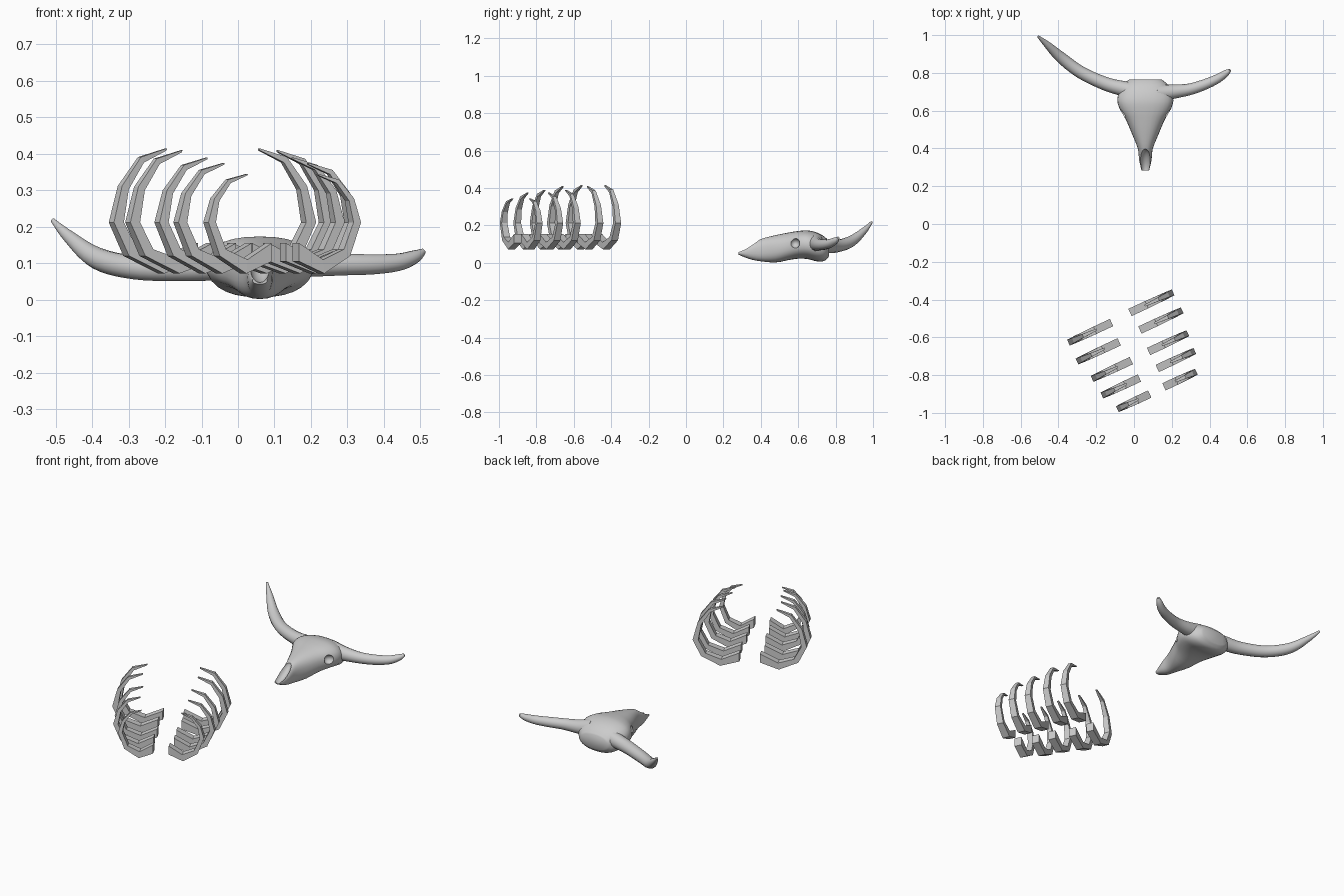
import bpy, bmesh
from math import sin, cos, pi, radians
from mathutils import Vector

if "Cube" in bpy.data.objects:
    bpy.data.objects.remove(bpy.data.objects["Cube"])


def loft(name, rings):
    """Closed solid through a list of equal-length point rings."""
    bm = bmesh.new()
    vs = [[bm.verts.new(p) for p in r] for r in rings]
    n = len(rings[0])
    for a, b in zip(vs, vs[1:]):
        for i in range(n):
            j = (i + 1) % n
            bm.faces.new((a[i], a[j], b[j], b[i]))
    bm.faces.new(vs[0])
    bm.faces.new(vs[-1])
    bmesh.ops.recalc_face_normals(bm, faces=bm.faces)
    me = bpy.data.meshes.new(name)
    bm.to_mesh(me)
    bm.free()
    ob = bpy.data.objects.new(name, me)
    bpy.context.collection.objects.link(ob)
    return ob


def activate(ob):
    bpy.ops.object.select_all(action='DESELECT')
    ob.select_set(True)
    bpy.context.view_layer.objects.active = ob


def smooth(ob, angle=45):
    activate(ob)
    bpy.ops.object.shade_smooth_by_angle(angle=radians(angle))


def spow(v, e):
    return abs(v) ** e * (1 if v >= 0 else -1)


def interp(rows, steps):
    """Catmull-Rom through rows of equal-length tuples."""
    out = []
    for i in range(len(rows) - 1):
        p = [Vector(rows[max(0, min(len(rows) - 1, i + k))]) for k in (-1, 0, 1, 2)]
        for s in range(steps):
            t = s / steps
            out.append(0.5 * (2 * p[1] + (p[2] - p[0]) * t
                              + (2 * p[0] - 5 * p[1] + 4 * p[2] - p[3]) * t * t
                              + (3 * p[1] - p[0] - 3 * p[2] + p[3]) * t ** 3))
    out.append(Vector(rows[-1]))
    return out


# Skull: sections of y, half width, bottom z, top z
CX = 0.06
sections = [
    (0.282, 0.020, 0.043, 0.062), (0.34, 0.033, 0.020, 0.097), (0.40, 0.040, 0.008, 0.127),
    (0.48, 0.072, 0.002, 0.148), (0.55, 0.102, 0.015, 0.162), (0.60, 0.132, 0.022, 0.170),
    (0.65, 0.148, 0.020, 0.173), (0.70, 0.140, 0.008, 0.162), (0.74, 0.118, 0.010, 0.140),
    (0.765, 0.085, 0.035, 0.115)]
rings = []
for y, hw, zb, zt in interp(sections, 3):
    mid, hh = (zb + zt) / 2, (zt - zb) / 2
    rings.append([(CX + hw * spow(cos(a), 0.85), y, mid + hh * spow(sin(a), 0.85))
                  for a in [2 * pi * k / 28 for k in range(28)]])
skull = loft("skull", rings)


def cut(ob, loc, scale, rot=(0, 0, 0)):
    bpy.ops.mesh.primitive_uv_sphere_add(segments=20, ring_count=12, radius=1,
                                         location=loc, rotation=rot, scale=scale)
    c = bpy.context.object
    c.hide_render = True
    m = ob.modifiers.new("cut", 'BOOLEAN')
    m.operation = 'DIFFERENCE'
    m.solver = 'EXACT'
    m.object = c
    activate(ob)
    bpy.ops.object.modifier_apply(modifier=m.name)
    bpy.data.objects.remove(c)


# Eye sockets and nasal opening
for s in (-1, 1):
    cut(skull, (CX + s * 0.128, 0.582, 0.105), (0.035, 0.027, 0.027))
cut(skull, (CX, 0.325, 0.096), (0.029, 0.08, 0.036), (radians(28), 0, 0))
smooth(skull)


# Horns: x, y, z, radius along each path
def horn(name, pts):
    rows = interp([Vector(p) for p in pts], 5)
    rings = []
    for i, r in enumerate(rows):
        tan = (rows[min(i + 1, len(rows) - 1)] - rows[max(i - 1, 0)]).to_3d().normalized()
        side = tan.cross(Vector((0, 0, 1))).normalized()
        up = side.cross(tan)
        rings.append([r.to_3d() + r.w * (cos(a) * side + sin(a) * up)
                      for a in [2 * pi * k / 14 for k in range(14)]])
    smooth(loft(name, rings))


horn("horn_left", [
    (0.02, 0.695, 0.10, 0.050), (-0.05, 0.715, 0.093, 0.041), (-0.15, 0.742, 0.086, 0.036),
    (-0.28, 0.802, 0.088, 0.033), (-0.385, 0.880, 0.113, 0.030),
    (-0.46, 0.950, 0.170, 0.018), (-0.508, 0.993, 0.218, 0.006)])
horn("horn_right", [
    (0.12, 0.690, 0.11, 0.050), (0.20, 0.700, 0.101, 0.039), (0.29, 0.712, 0.097, 0.031),
    (0.37, 0.737, 0.097, 0.028), (0.44, 0.768, 0.103, 0.024),
    (0.485, 0.797, 0.118, 0.018), (0.508, 0.815, 0.133, 0.008)])

# Ribs: outer d,z / inner d,z / thickness, d runs inward from the outermost point
profile = [
    (0.252, 0.105, 0.252, 0.155, 0.042), (0.150, 0.072, 0.155, 0.110, 0.042),
    (0.045, 0.120, 0.070, 0.138, 0.038), (0.000, 0.212, 0.030, 0.212, 0.034),
    (0.026, 0.312, 0.046, 0.302, 0.028), (0.085, 0.391, 0.094, 0.376, 0.020),
    (0.166, 0.415, 0.165, 0.409, 0.010)]
U = Vector((cos(radians(25)), sin(radians(25)), 0))
V = Vector((-U.y, U.x, 0))
right = [(0.207, -0.362), (0.255, -0.457), (0.285, -0.578), (0.322, -0.672), (0.330, -0.782)]
left = [(-0.347, -0.628), (-0.302, -0.728), (-0.222, -0.820), (-0.170, -0.908), (-0.088, -0.980)]
widths = [1, 0.98, 0.91, 0.87, 0.75]
tops = [0.415, 0.41, 0.39, 0.375, 0.345]
for side, sgn, spots in (("right", 1, right), ("left", -1, left)):
    for i, (x, y) in enumerate(spots):
        def place(d, z, off):
            if z > 0.212:
                z = 0.212 + (z - 0.212) * (tops[i] - 0.212) / 0.203
            return Vector((x, y, z)) - U * sgn * d * widths[i] + V * off
        loft(f"rib_{side}_{i + 1}", [
            [place(do, zo, -t / 2), place(do, zo, t / 2),
             place(di, zi, t / 2), place(di, zi, -t / 2)]
            for do, zo, di, zi, t in profile])
